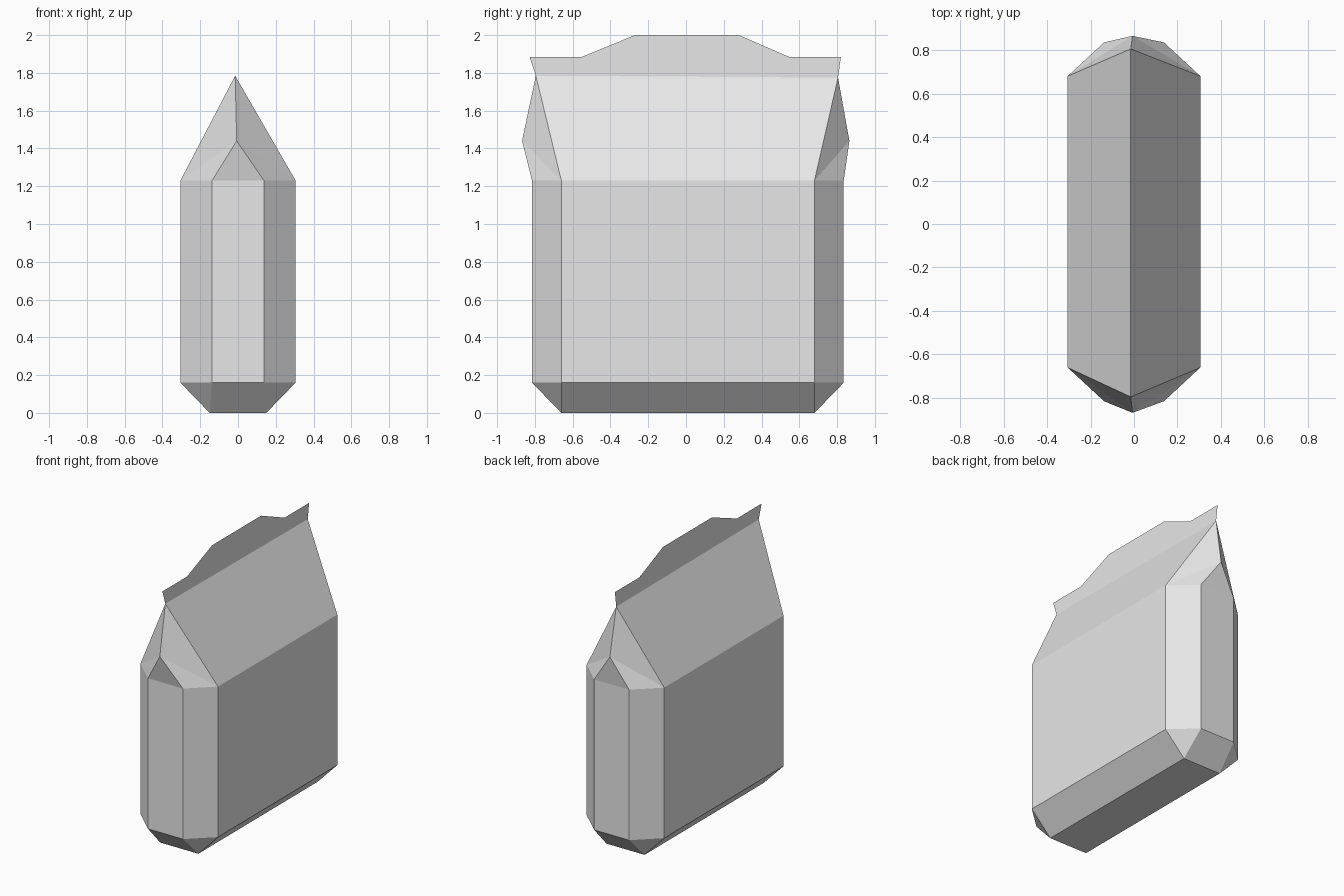
import bpy
import bmesh

cube = bpy.data.objects.get("Cube")
if cube:
    bpy.data.objects.remove(cube, do_unlink=True)

# One plain paper colour
paper = bpy.data.materials.new("light_grey_paper")
colour = (0.8, 0.8, 0.8, 1)
paper.use_nodes = True
paper.diffuse_color = colour
paper.node_tree.nodes["Principled BSDF"].inputs["Base Color"].default_value = colour

MID_Y = 0.01      # centre of the body along its length
RIDGE_X = -0.015  # the top seam sits slightly off centre


def finish(name, bm):
    mesh = bpy.data.meshes.new(name)
    bm.to_mesh(mesh)
    bm.free()
    mesh.materials.append(paper)
    obj = bpy.data.objects.new(name, mesh)
    bpy.context.collection.objects.link(obj)
    return obj


# Carton body: chamfered box, bevelled base and folded gable roof
bm = bmesh.new()


def octagon(z):
    quarter = [(0.305, 0.67), (0.1375, 0.825)]
    ring = quarter + [(-x, y) for x, y in reversed(quarter)]
    ring += [(-x, -y) for x, y in ring]
    return [bm.verts.new((x, y + MID_Y, z)) for x, y in ring]


low, high = octagon(0.16), octagon(1.23)
for i in range(len(low)):
    j = (i + 1) % len(low)
    bm.faces.new((low[i], low[j], high[j], high[i]))

# Base: a rectangle whose corners each take one corner triangle
base = [bm.verts.new((sx * 0.15, sy * 0.67 + MID_Y, 0))
        for sx, sy in ((1, 1), (-1, 1), (-1, -1), (1, -1))]
bm.faces.new(base)
for k in range(4):
    a, b, c = low[2 * k], low[2 * k + 1], low[(2 * k + 2) % 8]
    here, following = base[k], base[(k + 1) % 4]
    bm.faces.new((a, b, here))
    bm.faces.new((b, c, following, here))

# Roof: two slopes, and at each end a folded-in triangle
ridge_back = bm.verts.new((RIDGE_X, 0.805, 1.775))
ridge_front = bm.verts.new((RIDGE_X, -0.795, 1.785))
for ridge, fold_y, first in ((ridge_back, 0.865, 0), (ridge_front, -0.868, 4)):
    fold = bm.verts.new((-0.007, fold_y, 1.44))
    a, b, c, d = high[first:first + 4]
    bm.faces.new((b, c, fold))
    for corner, inner in ((a, b), (d, c)):
        bm.faces.new((corner, inner, fold))
        bm.faces.new((corner, fold, ridge))
bm.faces.new((high[3], high[4], ridge_front, ridge_back))
bm.faces.new((high[7], high[0], ridge_back, ridge_front))
bmesh.ops.recalc_face_normals(bm, faces=bm.faces)
finish("carton_body", bm)

# Sealed paper fin standing on the ridge
bm = bmesh.new()
outline = [(-0.795, 1.785), (-0.828, 1.885), (-0.55, 1.885), (-0.27, 2),
           (0.28, 2), (0.545, 1.885), (0.82, 1.885), (0.805, 1.775)]
bm.faces.new([bm.verts.new((RIDGE_X, y, z)) for y, z in outline])
bmesh.ops.triangulate(bm, faces=bm.faces)
finish("top_fin", bm)
